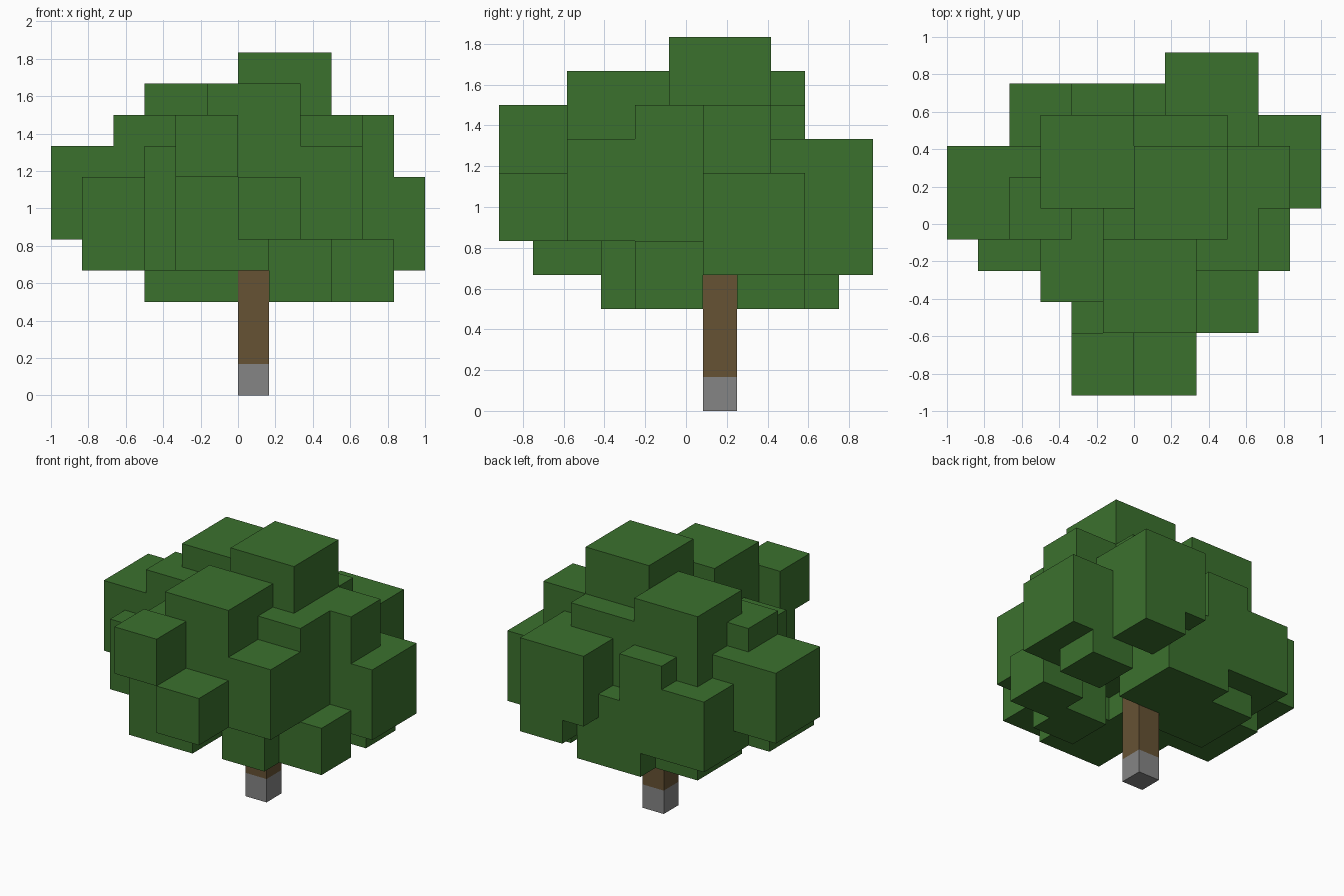
import bpy
import bmesh
from mathutils import Matrix, Vector

UNIT = 1 / 6
ORIGIN = Vector((0, -5.5, 0))

default_cube = bpy.data.objects.get("Cube")
if default_cube:
    bpy.data.objects.remove(default_cube, do_unlink=True)


def make_material(name, red, green, blue):
    material = bpy.data.materials.new(name)
    material.use_nodes = True
    colour = (red, green, blue, 1)
    material.diffuse_color = colour
    shader = material.node_tree.nodes["Principled BSDF"]
    shader.inputs["Base Color"].default_value = colour
    shader.inputs["Roughness"].default_value = 0.9
    return material


def add_box(mesh, corner, size):
    """Add a box to the mesh from its lowest corner and size, in grid units."""
    size = Vector(size)
    centre = (Vector(corner) + ORIGIN + size / 2) * UNIT
    matrix = Matrix.Translation(centre) @ Matrix.Diagonal((*(size * UNIT), 1))
    bmesh.ops.create_cube(mesh, size=1, matrix=matrix)


def make_part(name, boxes, material):
    mesh = bmesh.new()
    for corner, size in boxes:
        add_box(mesh, corner, size)
    data = bpy.data.meshes.new(name)
    mesh.to_mesh(data)
    mesh.free()
    data.materials.append(material)
    part = bpy.data.objects.new(name, data)
    bpy.context.collection.objects.link(part)
    return part


def clump(name, corners, edge):
    """Cubic leaf blocks of one edge length."""
    return make_part(name, [(corner, (edge, edge, edge)) for corner in corners], leaf_green)


leaf_green = make_material("leaf green", 0.044, 0.165, 0.027)
bark_brown = make_material("bark brown", 0.132, 0.084, 0.034)
base_grey = make_material("base grey", 0.235, 0.235, 0.235)

# Trunk and its footing
make_part("trunk_base", [((0, 6, 0), (1, 1, 1))], base_grey)
make_part("trunk", [((0, 6, 1), (1, 1, 5))], bark_brown)

# Solid heart of the crown
make_part("crown_core", [
    ((-1, 4, 5), (5, 4, 4)),
    ((-3, 3, 4), (3, 3, 4)),
], leaf_green)

# Large leaf blocks, by area of the crown
clump("top_leaves", [(0, 5, 8), (-1, 2, 7), (-3, 6, 7), (0, 6, 6)], 3)
clump("front_leaves", [(-2, 1, 4), (1, 2, 5)], 3)
clump("left_leaves", [(3, 6, 4)], 3)
clump("right_leaves", [(-6, 5, 5), (-5, 4, 4)], 3)
clump("back_leaves", [(1, 8, 5), (-1, 7, 3), (-4, 7, 4), (-3, 6, 3)], 3)

# Small leaf blocks
clump("front_tufts", [(-2, 0, 7), (0, 0, 5), (1, 3, 3)], 2)
clump("left_tufts", [(3, 6, 7), (3, 4, 3), (3, 7, 3)], 2)
clump("right_tufts", [(-4, 5, 7)], 2)
clump("back_tufts", [(-2, 8, 6), (2, 9, 4)], 2)
